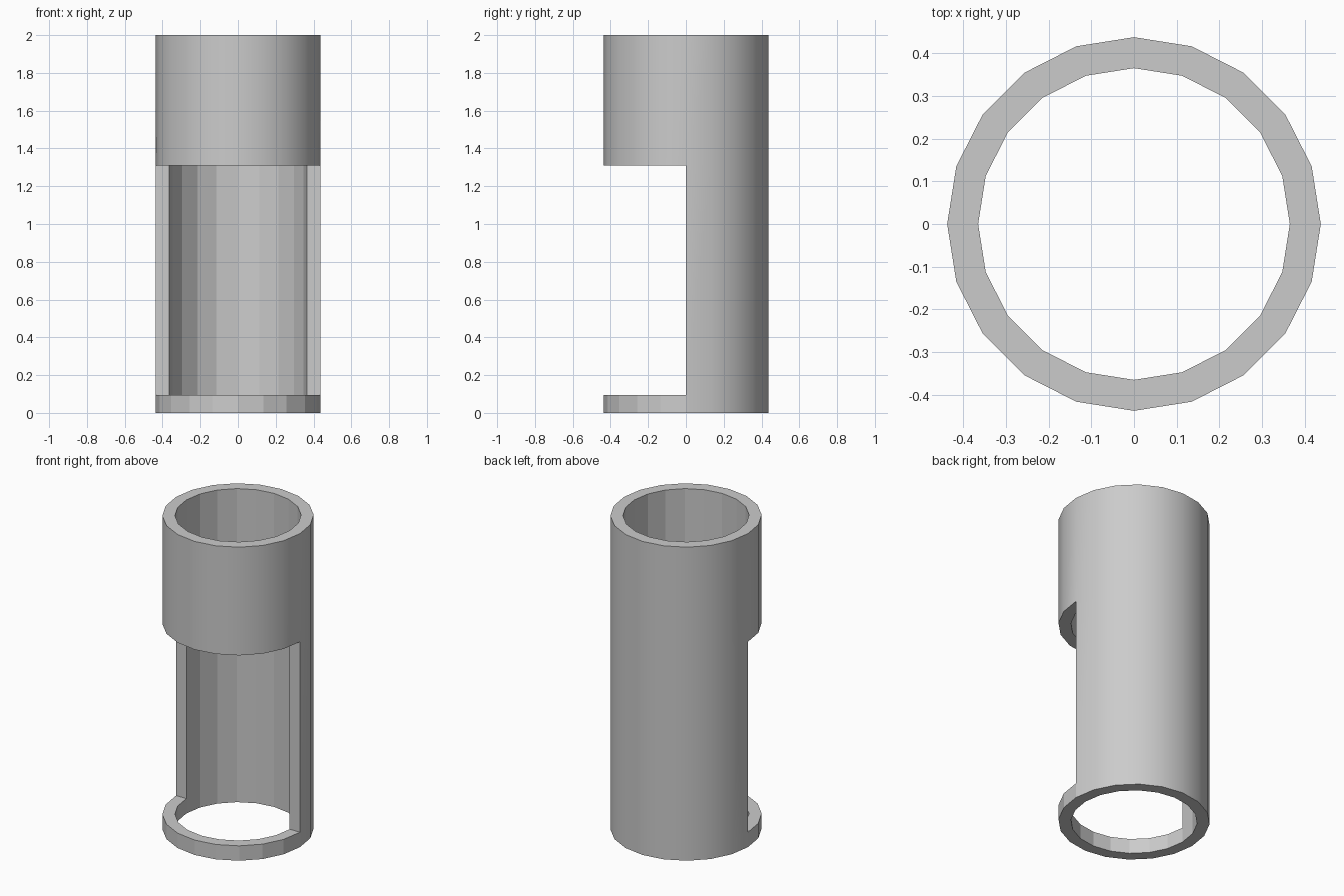
import bpy, bmesh
from math import cos, sin, pi

if "Cube" in bpy.data.objects:
    bpy.data.objects.remove(bpy.data.objects["Cube"])

SIDES = 20
OUTER, INNER = 0.4375, 0.365
LEVELS = [0.0, 0.095, 1.31, 2.0]


def solid(k, level):
    """The middle band is open on the front half (window)."""
    if level < 0 or level > 2:
        return False
    return not (level == 1 and k % SIDES >= SIDES // 2)


bm = bmesh.new()


def ring(radius, z):
    return [bm.verts.new((radius * cos(2 * pi * k / SIDES),
                          radius * sin(2 * pi * k / SIDES), z)) for k in range(SIDES)]


outer = [ring(OUTER, z) for z in LEVELS]
inner = [ring(INNER, z) for z in LEVELS]

for lv in range(3):
    for k in range(SIDES):
        if not solid(k, lv):
            continue
        n = (k + 1) % SIDES
        # outer and inner walls
        wall = bm.faces.new((outer[lv][k], outer[lv][n], outer[lv + 1][n], outer[lv + 1][k]))
        wall.smooth = not (lv == 0 and k >= SIDES // 2)
        bm.faces.new((inner[lv][n], inner[lv][k], inner[lv + 1][k], inner[lv + 1][n]))
        # rims and window sill / lintel
        if not solid(k, lv + 1):
            t = lv + 1
            bm.faces.new((outer[t][k], outer[t][n], inner[t][n], inner[t][k]))
        if not solid(k, lv - 1):
            bm.faces.new((outer[lv][n], outer[lv][k], inner[lv][k], inner[lv][n]))
        # window jambs
        for j, side in ((k, k - 1), (n, k + 1)):
            if not solid(side, lv):
                bm.faces.new((outer[lv][j], outer[lv + 1][j], inner[lv + 1][j], inner[lv][j]))

bmesh.ops.recalc_face_normals(bm, faces=bm.faces[:])

# windowed tube
mesh = bpy.data.meshes.new("windowed_tube")
bm.to_mesh(mesh)
bm.free()
bpy.context.collection.objects.link(bpy.data.objects.new("windowed_tube", mesh))
